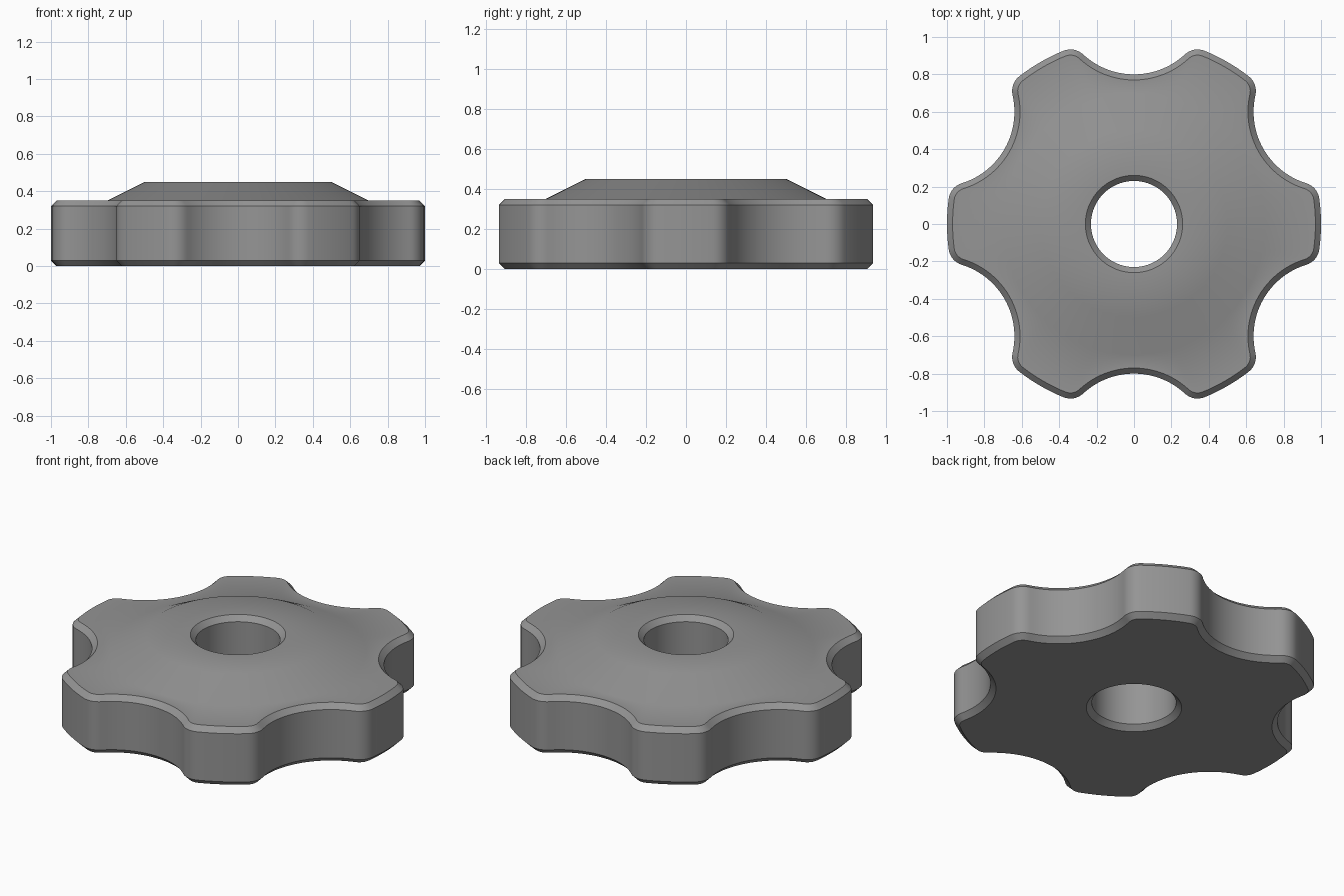
import bpy, bmesh, math
from mathutils import Vector

if "Cube" in bpy.data.objects:
    bpy.data.objects.remove(bpy.data.objects["Cube"])

LOBES = 6
R_OUT, R_SCALLOP, D_SCALLOP, R_FILLET = 1.0, 0.4, 1.2, 0.1


def polar(r, a):
    return Vector((r * math.cos(a), r * math.sin(a)))


def arc(centre, r, a0, a1, n):
    """Points on an arc, leaving out the last one."""
    return [centre + polar(r, a0 + (a1 - a0) * i / n) for i in range(n)]


def outline(inset):
    """Scalloped grip outline: lobe, fillet, scallop, fillet, repeated."""
    half = math.pi / LOBES
    a, b = R_OUT - R_FILLET, R_SCALLOP + R_FILLET
    t = half - math.acos((a * a + D_SCALLOP ** 2 - b * b) / (2 * a * D_SCALLOP))
    c1, c2, s = polar(a, t), polar(a, 2 * half - t), polar(D_SCALLOP, half)
    d = s - c1
    e = math.atan2(d.y, d.x)            # where the fillet meets the scallop
    e2 = 2 * half - e
    rf, rs = R_FILLET - inset, R_SCALLOP + inset
    unit = arc(Vector((0, 0)), R_OUT - inset, -t, t, 8)
    unit += arc(c1, rf, t, e, 8)
    unit += arc(s, rs, e + math.pi, e2 + math.pi, 24)
    unit += arc(c2, rf, e2, 2 * half - t, 8)
    pts = []
    for k in range(LOBES):
        q = 2 * half * k
        pts += [Vector((p.x * math.cos(q) - p.y * math.sin(q),
                        p.x * math.sin(q) + p.y * math.cos(q))) for p in unit]
    return pts


full, inner = outline(0.0), outline(0.03)


def circle(r):
    return [p.normalized() * r for p in full]


# Closed section: grip rim, raised hub, chamfered bore, underside
rings = [(inner, 0.0), (full, 0.03), (full, 0.32), (inner, 0.35),
         (circle(0.7), 0.35), (circle(0.5), 0.45),
         (circle(0.26), 0.45), (circle(0.23), 0.42),
         (circle(0.23), 0.03), (circle(0.26), 0.0)]

bm = bmesh.new()
loops = [[bm.verts.new((p.x, p.y, z)) for p in pts] for pts, z in rings]
n = len(full)
for i, lo in enumerate(loops):
    hi = loops[(i + 1) % len(loops)]
    for j in range(n):
        k = (j + 1) % n
        bm.faces.new((lo[j], lo[k], hi[k], hi[j]))
bmesh.ops.recalc_face_normals(bm, faces=bm.faces[:])
mesh = bpy.data.meshes.new("star_knob")
bm.to_mesh(mesh)
bm.free()

knob = bpy.data.objects.new("star_knob", mesh)
bpy.context.collection.objects.link(knob)
grey = bpy.data.materials.new("mid grey")
grey.diffuse_color = (0.3, 0.3, 0.3, 1)
grey.use_nodes = True
grey.node_tree.nodes["Principled BSDF"].inputs["Base Color"].default_value = grey.diffuse_color
mesh.materials.append(grey)

# Smooth curves, crisp chamfers
bpy.context.view_layer.objects.active = knob
knob.select_set(True)
bpy.ops.object.shade_smooth_by_angle(angle=math.radians(30))
